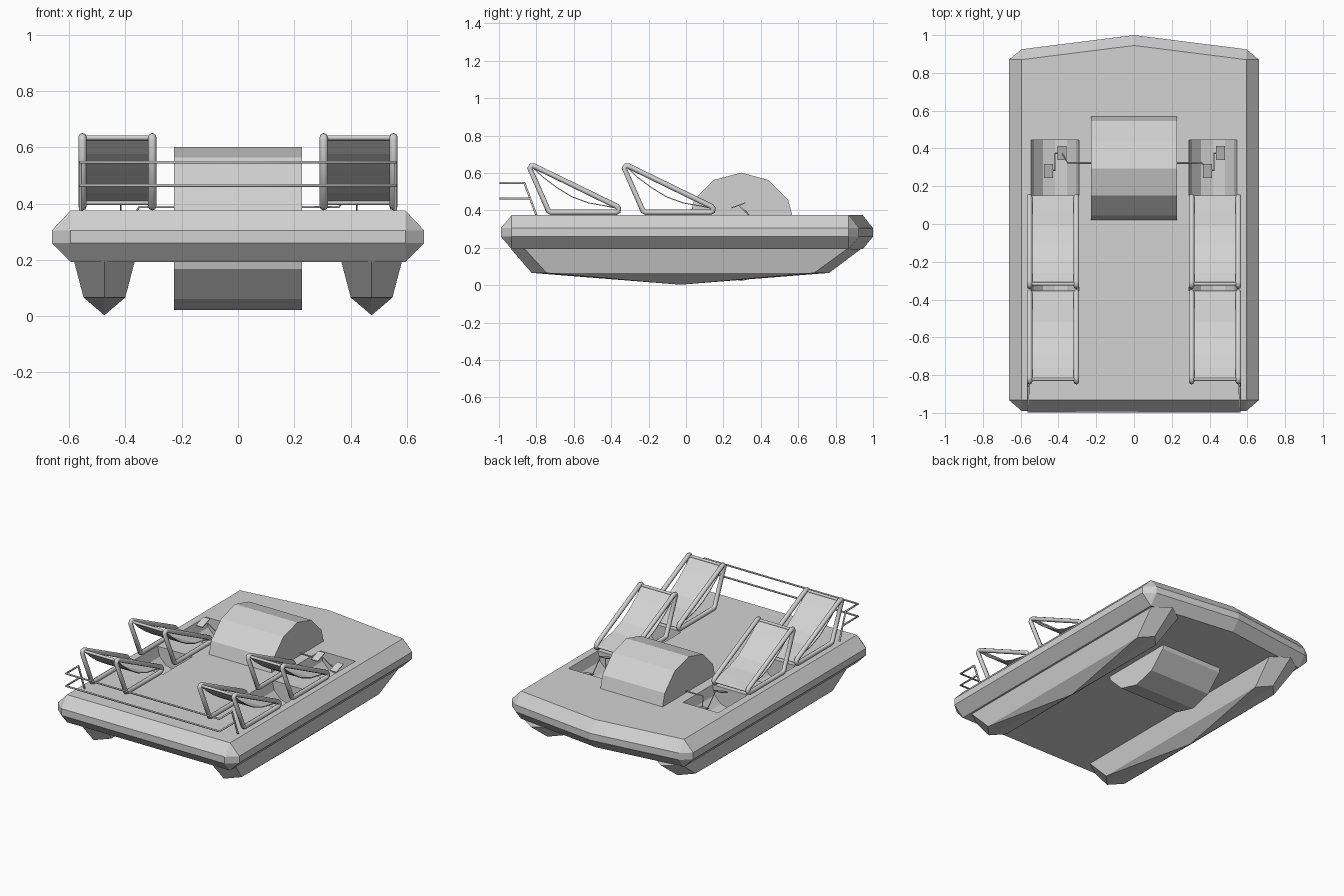
import bpy, bmesh, math
from mathutils import Vector

if "Cube" in bpy.data.objects:
    bpy.data.objects.remove(bpy.data.objects["Cube"])

grey = bpy.data.materials.new("light_grey")
grey.diffuse_color = (0.65, 0.65, 0.65, 1)
grey.use_nodes = True
grey.node_tree.nodes["Principled BSDF"].inputs["Base Color"].default_value = grey.diffuse_color


def add_mesh(name, verts, faces):
    me = bpy.data.meshes.new(name)
    me.from_pydata(verts, [], faces)
    bm = bmesh.new()
    bm.from_mesh(me)
    bmesh.ops.recalc_face_normals(bm, faces=bm.faces)
    bm.to_mesh(me)
    bm.free()
    me.materials.append(grey)
    ob = bpy.data.objects.new(name, me)
    bpy.context.collection.objects.link(ob)
    return ob


def loft(name, rings):
    """Join rings of equal length and cap both ends."""
    n = len(rings[0])
    verts = [v for r in rings for v in r]
    faces = [tuple(range(n)), tuple(range((len(rings) - 1) * n, len(rings) * n))]
    for k in range(len(rings) - 1):
        for i in range(n):
            j = (i + 1) % n
            faces.append((k * n + i, k * n + j, (k + 1) * n + j, (k + 1) * n + i))
    return add_mesh(name, verts, faces)


def tube(name, pts, radius, closed=False, res=2):
    cu = bpy.data.curves.new(name, 'CURVE')
    cu.dimensions = '3D'
    cu.bevel_depth = radius
    cu.bevel_resolution = res
    cu.use_fill_caps = True
    sp = cu.splines.new('POLY')
    sp.points.add(len(pts) - 1)
    for p, co in zip(sp.points, pts):
        p.co = (*co, 1)
    sp.use_cyclic_u = closed
    cu.materials.append(grey)
    ob = bpy.data.objects.new(name, cu)
    bpy.context.collection.objects.link(ob)
    return ob


# deck slab: top and bottom outlines, wider chamfered outline in between
def inner(z):
    return [(-.595, -.932, z), (.595, -.932, z), (.595, .87, z), (0, .945, z), (-.595, .87, z)]


def outer(z):
    return [(-.662, -.932, z), (-.595, -.99, z), (.595, -.99, z), (.662, -.932, z),
            (.662, .87, z), (.595, .925, z), (0, 1, z), (-.595, .925, z), (-.662, .87, z)]


def rim(i, o):
    """Chamfer faces between an inner outline i and an outer outline o."""
    quads = [(0, 1, 2, 1), (1, 2, 4, 3), (2, 3, 6, 5), (3, 4, 7, 6), (4, 0, 0, 8)]
    tris = [(0, 0, 1), (1, 2, 3), (2, 4, 5), (4, 7, 8)]
    return ([(i + a, i + b, o + c, o + d) for a, b, c, d in quads]
            + [(i + a, o + b, o + c) for a, b, c in tris])


verts = inner(.375) + outer(.305) + outer(.26) + inner(.193)
faces = [tuple(range(5)), tuple(range(23, 28))] + rim(0, 5) + rim(23, 14)
faces += [(5 + k, 5 + (k + 1) % 9, 14 + (k + 1) % 9, 14 + k) for k in range(9)]
deck = add_mesh("deck", verts, faces)

# rounded footwells cut in front of each seat
for s in (-1, 1):
    for y0, y1 in ((.14, .445), (-.365, -.06)):
        arc = [(s * .418 + .128 * math.cos(a), .375 + .128 * math.sin(a))
               for a in [math.pi * (1 + k / 6) for k in range(7)]]
        arc = [(arc[0][0], .45)] + arc + [(arc[-1][0], .45)]
        cutter = loft("footwell_cutter", [[(x, y, z) for x, z in arc] for y in (y0, y1)])
        cutter.hide_render = True
        mod = deck.modifiers.new("footwell", 'BOOLEAN')
        mod.operation = 'DIFFERENCE'
        mod.solver = 'EXACT'
        mod.object = cutter
        bpy.context.view_layer.objects.active = deck
        bpy.ops.object.modifier_apply(modifier=mod.name)
        bpy.data.objects.remove(cutter)

# paddle wheel housing running through the deck
ring = [(.295 + .29 * math.cos(k * math.pi / 6), .312 + .29 * math.sin(k * math.pi / 6))
        for k in range(12)]
loft("wheel_housing", [[(x, y, z) for y, z in ring] for x in (-.227, .227)])


# pointed floats with a shallow keel point
def float_ring(cx, w, y_side, y_tip, z, yc):
    return [(cx, yc - y_tip, z), (cx + w, yc - y_side, z), (cx + w, yc + y_side, z),
            (cx, yc + y_tip, z), (cx - w, yc + y_side, z), (cx - w, yc - y_side, z)]


for s in (-1, 1):
    cx = s * .475
    v = float_ring(cx, .108, .863, .937, .195, 0) + float_ring(cx, .074, .715, .795, .066, -.03)
    v.append((cx, -.03, .003))
    f = [tuple(range(6))]
    for k in range(6):
        j = (k + 1) % 6
        f += [(k, j, 6 + j, 6 + k), (6 + k, 6 + j, 12)]
    add_mesh("float", v, f)

# sling seats: two bent tube frames, cross bars and sagging fabric
frame = [(-.835, .625), (-.828, .637), (-.812, .637), (-.37, .422), (-.36, .41),
         (-.362, .396), (-.375, .39), (-.72, .39), (-.735, .397)]
sling = [(-.825, .636), (-.765, .578), (-.69, .522), (-.61, .473), (-.52, .440),
         (-.43, .424), (-.362, .410)]
for s in (-1, 1):
    xs = (s * .305, s * .553)
    for dy in (0, .505):
        for x in xs:
            tube("seat_frame", [(x, y + dy, z) for y, z in frame], .0145, True)
        for y, z in ((-.822, .634), (-.362, .404)):
            tube("seat_crossbar", [(x, y + dy, z) for x in xs], .009)
        n = len(sling)
        v = [(x, y + dy, z) for x in (s * .305, s * .545) for y, z in sling]
        fabric = add_mesh("seat_fabric", v,
                          [(k, k + 1, n + k + 1, n + k) for k in range(n - 1)])
        mod = fabric.modifiers.new("thickness", 'SOLIDIFY')
        mod.thickness = .005
        mod.offset = 0

# rear guard rails joined to slanted posts
post_top, post_foot = Vector((0, -.865, .55)), Vector((0, -.8, .375))
for z in (.465, .547):
    t = (post_top.z - z) / (post_top.z - post_foot.z)
    y = post_top.lerp(post_foot, t).y
    tube("guard_rail", [(-.56, y, z), (-.56, -.994, z), (.56, -.994, z), (.56, y, z)],
         .006, res=1)
for s in (-1, 1):
    off = Vector((s * .56, 0, 0))
    tube("rail_post", [post_top + off, post_foot + off], .006, res=1)

# pedals: plates on a cranked axle beside the wheel housing
for s in (-1, 1):
    # the same left-to-right layout is used in both wells
    x_out, x_in = s * .42 - .032, s * .42 + .038
    if s < 0:
        path = [(-.22, .325, .388), (x_in + .03, .325, .388), (x_in, .375, .335),
                (x_in - .035, .375, .335), (x_out + .035, .285, .425), (x_out, .285, .425)]
    else:
        path = [(.22, .325, .388), (x_out - .03, .325, .388), (x_out, .285, .425),
                (x_out + .035, .285, .425), (x_in - .035, .375, .335), (x_in, .375, .335)]
    tube("pedal_crank", path, .004, res=1)
    for x, y, z in ((x_out, .28, .427), (x_in, .375, .337)):
        loft("pedal", [[(x + dx, y + d, z + d * .36 + h)
                        for dx, d in ((-.024, -.037), (.024, -.037), (.024, .037), (-.024, .037))]
                       for h in (-.003, .003)])
